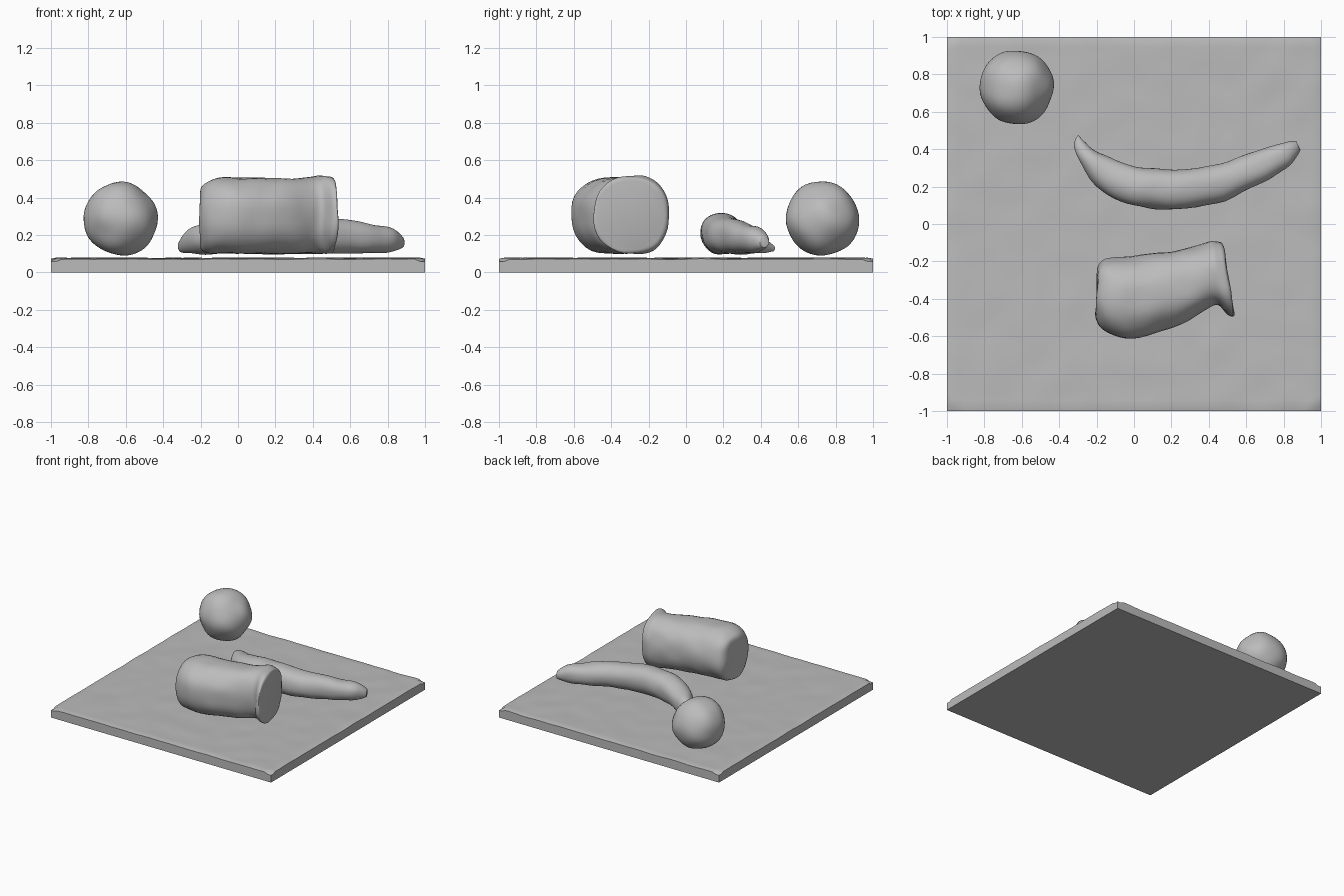
import bpy, bmesh, math
from mathutils import Vector, noise

if "Cube" in bpy.data.objects:
    bpy.data.objects.remove(bpy.data.objects["Cube"])

clay = bpy.data.materials.new("clay_grey")
clay.diffuse_color = (0.5, 0.5, 0.5, 1)
clay.use_nodes = True
clay.node_tree.nodes["Principled BSDF"].inputs["Base Color"].default_value = clay.diffuse_color


def finish(bm, name, angle=40):
    bmesh.ops.recalc_face_normals(bm, faces=bm.faces)
    me = bpy.data.meshes.new(name)
    bm.to_mesh(me)
    bm.free()
    me.materials.append(clay)
    ob = bpy.data.objects.new(name, me)
    bpy.context.collection.objects.link(ob)
    bpy.ops.object.select_all(action='DESELECT')
    bpy.context.view_layer.objects.active = ob
    ob.select_set(True)
    bpy.ops.object.shade_smooth_by_angle(angle=math.radians(angle))
    return ob


def roughen(bm, scale, amount):
    """Push vertices along their normals for a hand-shaped surface."""
    bm.normal_update()
    moves = [(v, v.normal * noise.noise(v.co * scale) * amount) for v in bm.verts]
    for v, d in moves:
        v.co += d


def catmull(a, b, c, d, t):
    return [0.5 * (2 * q + (r - p) * t + (2 * p - 5 * q + 4 * r - s) * t * t
                   + (3 * q - p - 3 * r + s) * t ** 3)
            for p, q, r, s in zip(a, b, c, d)]


def loft(name, sections, steps, power, angle):
    """Skin through sections: front edge x, y, back edge x, y, bottom z, top z."""
    n, rings = 40, []
    bm = bmesh.new()
    last = len(sections) - 1
    for i in range(last):
        ctrl = [sections[min(max(i + k, 0), last)] for k in (-1, 0, 1, 2)]
        rings += [catmull(*ctrl, s / steps) for s in range(steps)]
    rings.append(sections[-1])
    loops = []
    for fx, fy, bx, by, zb, zt in rings:
        loop = []
        for k in range(n):
            a = 2 * math.pi * k / n
            c, s = math.cos(a), math.sin(a)
            u = math.copysign(abs(c) ** (2 / power), c)
            w = math.copysign(abs(s) ** (2 / power), s)
            loop.append(bm.verts.new(((fx + bx) / 2 + (bx - fx) / 2 * u,
                                      (fy + by) / 2 + (by - fy) / 2 * u,
                                      (zb + zt) / 2 + (zt - zb) / 2 * w)))
        loops.append(loop)
    for p, q in zip(loops, loops[1:]):
        for k in range(n):
            bm.faces.new((p[k], p[(k + 1) % n], q[(k + 1) % n], q[k]))
    bm.faces.new(loops[0])
    bm.faces.new(loops[-1])
    bmesh.ops.recalc_face_normals(bm, faces=bm.faces)
    roughen(bm, 9, 0.008)
    return finish(bm, name, angle)


# Square board with a slightly uneven top
bm = bmesh.new()
bmesh.ops.create_grid(bm, x_segments=70, y_segments=70, size=1)
rim = [e for e in bm.edges if e.is_boundary]
wall = bmesh.ops.extrude_edge_only(bm, edges=rim)["geom"]
low = {v for v in wall if isinstance(v, bmesh.types.BMVert)}
for v in bm.verts:
    if v in low:
        v.co.z = 0
    else:
        edge = max(abs(v.co.x), abs(v.co.y))
        corner = min(abs(v.co.x), abs(v.co.y)) > 0.97
        v.co.z = 0.077 + 0.004 * noise.noise(v.co * 6)
        if edge > 0.999:
            v.co.z -= 0.006 + 0.012 * corner
bmesh.ops.contextual_create(bm, geom=[e for e in bm.edges if e.is_boundary])
finish(bm, "board", 35)

# Round fruit
bm = bmesh.new()
bmesh.ops.create_icosphere(bm, subdivisions=4, radius=0.197)
for v in bm.verts:
    v.co += Vector((-0.627, 0.73, 0.288))
roughen(bm, 7, 0.014)
finish(bm, "round_fruit")

# Curved fruit lying on the board
loft("curved_fruit", [
    (-0.314, 0.45, -0.298, 0.475, 0.112, 0.145),
    (-0.318, 0.41, -0.265, 0.44, 0.105, 0.175),
    (-0.285, 0.33, -0.205, 0.395, 0.10, 0.235),
    (-0.20, 0.205, -0.10, 0.345, 0.10, 0.27),
    (-0.04, 0.11, 0.02, 0.305, 0.10, 0.305),
    (0.17, 0.08, 0.18, 0.293, 0.10, 0.318),
    (0.44, 0.11, 0.38, 0.305, 0.10, 0.30),
    (0.66, 0.205, 0.57, 0.36, 0.10, 0.275),
    (0.81, 0.295, 0.73, 0.415, 0.105, 0.25),
    (0.87, 0.36, 0.82, 0.44, 0.12, 0.22),
    (0.888, 0.395, 0.865, 0.44, 0.135, 0.19),
], 5, 2.15, 50)

# Stubby jar lying on its side, pinched on the front behind its flared rim
loft("lying_jar", [
    (-0.205, -0.45, -0.195, -0.29, 0.16, 0.38),
    (-0.205, -0.50, -0.19, -0.23, 0.125, 0.45),
    (-0.17, -0.56, -0.16, -0.195, 0.105, 0.485),
    (-0.10, -0.60, -0.10, -0.183, 0.10, 0.507),
    (0.0, -0.612, 0.02, -0.172, 0.10, 0.507),
    (0.15, -0.575, 0.16, -0.152, 0.10, 0.505),
    (0.29, -0.52, 0.29, -0.128, 0.102, 0.506),
    (0.39, -0.45, 0.375, -0.105, 0.10, 0.51),
    (0.45, -0.435, 0.415, -0.092, 0.097, 0.518),
    (0.50, -0.485, 0.445, -0.092, 0.10, 0.516),
    (0.53, -0.495, 0.468, -0.098, 0.105, 0.508),
    (0.536, -0.48, 0.478, -0.115, 0.12, 0.49),
], 4, 2.3, 50)
